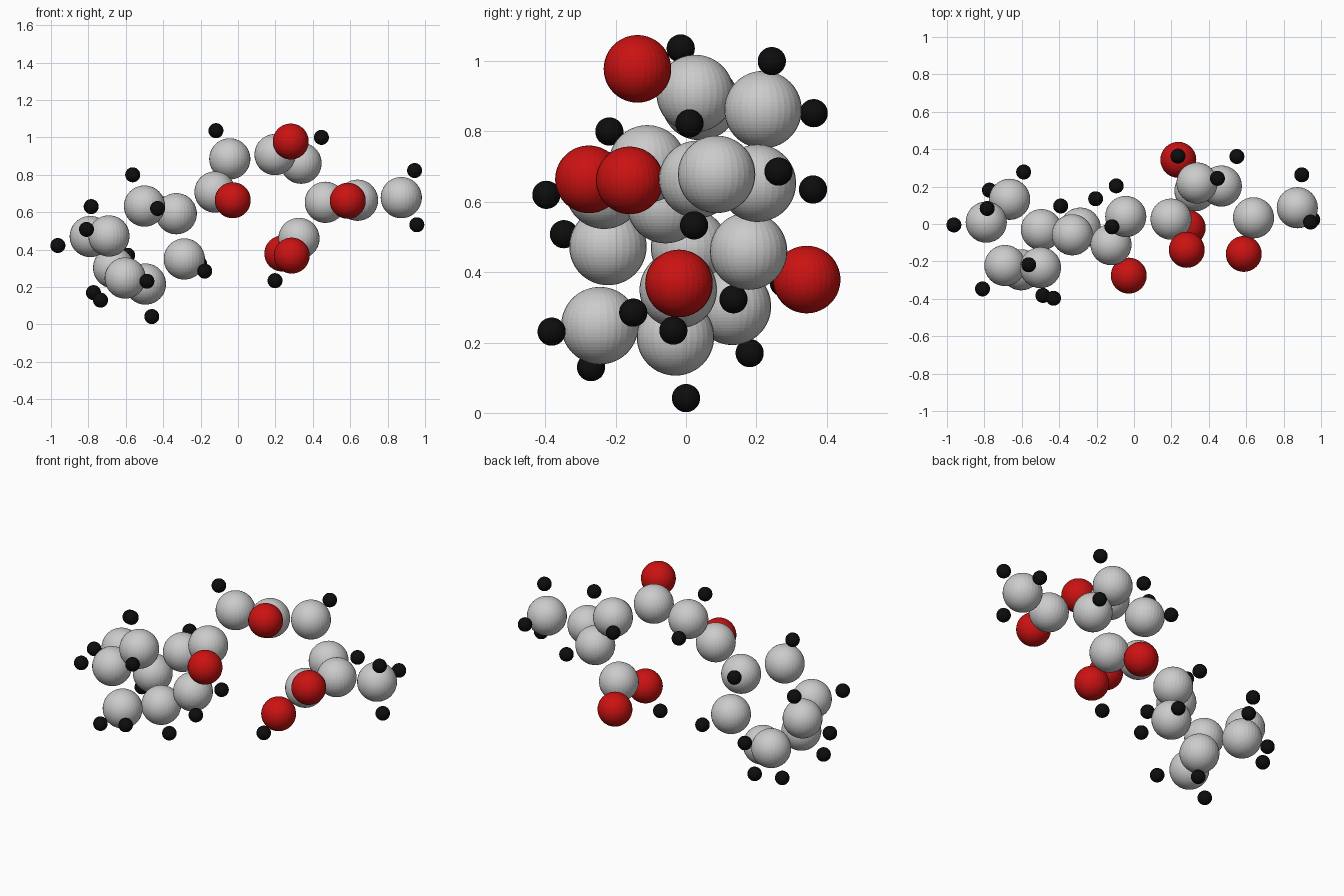
import bpy, bmesh


def material(name, rgb):
    m = bpy.data.materials.new(name)
    m.diffuse_color = (*rgb, 1)
    return m


def ball_mesh(name, radius, mat=None):
    bm = bmesh.new()
    bmesh.ops.create_uvsphere(bm, u_segments=32, v_segments=32, radius=radius)
    me = bpy.data.meshes.new(name)
    bm.to_mesh(me)
    bm.free()
    if mat:
        me.materials.append(mat)
    return me


def place(name, mesh, centres):
    for i, c in enumerate(centres, 1):
        ob = bpy.data.objects.new(f"{name}_{i}", mesh)
        ob.location = c
        bpy.context.collection.objects.link(ob)


# Large grey carbon balls: ring cluster on the left, then chain to the right
carbons = [
    (-0.79, 0.01, 0.47), (-0.69, -0.222, 0.473), (-0.665, 0.132, 0.303),
    (-0.603, -0.245, 0.248), (-0.495, -0.03, 0.216), (-0.50, -0.233, 0.633),
    (-0.33, -0.058, 0.592), (-0.287, -0.022, 0.35), (-0.123, -0.11, 0.708),
    (-0.044, 0.04, 0.885), (0.198, 0.026, 0.908), (0.337, 0.219, 0.862),
    (0.467, 0.203, 0.653), (0.639, 0.033, 0.664), (0.873, 0.087, 0.678),
    (0.326, 0.178, 0.46),
]

# Medium red oxygen balls
oxygens = [
    (-0.028, -0.276, 0.664), (0.282, -0.138, 0.978), (0.587, -0.16, 0.661),
    (0.237, 0.343, 0.379), (0.287, -0.02, 0.368),
]

# Small black hydrogen balls
hydrogens = [
    (-0.963, -0.005, 0.422), (-0.785, 0.083, 0.63), (-0.81, -0.347, 0.508),
    (-0.773, 0.181, 0.17), (-0.735, -0.27, 0.13), (-0.59, 0.278, 0.37),
    (-0.487, -0.382, 0.231), (-0.461, 0.0, 0.042), (-0.563, -0.218, 0.80),
    (-0.43, -0.397, 0.62), (-0.392, 0.096, 0.645), (-0.178, -0.15, 0.285),
    (-0.205, 0.135, 0.323), (-0.118, -0.015, 1.036), (-0.095, 0.204, 0.845),
    (0.198, -0.036, 0.234), (0.235, 0.363, 0.852), (0.446, 0.244, 1.0),
    (0.55, 0.361, 0.635), (0.944, 0.01, 0.823), (0.956, 0.023, 0.533),
    (0.897, 0.263, 0.686),
]

red = material("red", (0.6, 0.006, 0.006))
black = material("black", (0.004, 0.004, 0.004))
place("carbon_ball", ball_mesh("carbon_ball", 0.11), carbons)
place("oxygen_ball", ball_mesh("oxygen_ball", 0.096, red), oxygens)
place("hydrogen_ball", ball_mesh("hydrogen_ball", 0.04, black), hydrogens)
